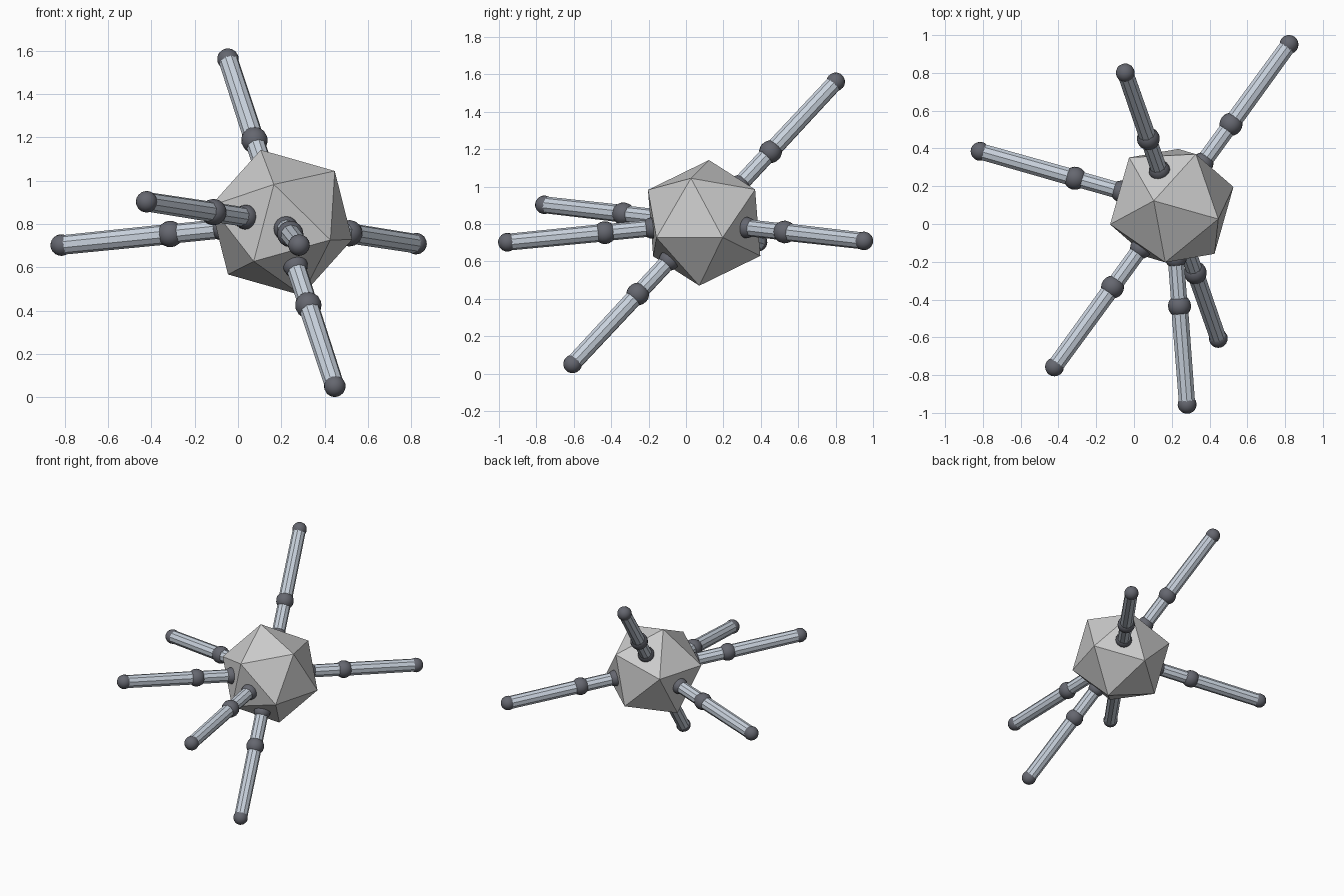
import bpy, bmesh
from math import sin, cos, pi, sqrt
from mathutils import Vector

if "Cube" in bpy.data.objects:
    bpy.data.objects.remove(bpy.data.objects["Cube"])

C = Vector((0.2, 0.097, 0.806))   # body centre
R = 0.35                          # body circumradius


def material(name, rgb):
    m = bpy.data.materials.new(name)
    m.diffuse_color = (*rgb, 1)
    m.use_nodes = True
    m.node_tree.nodes["Principled BSDF"].inputs["Base Color"].default_value = m.diffuse_color
    return m


STEEL = material("steel", (0.58, 0.64, 0.72))
DARK = material("dark_joint", (0.13, 0.135, 0.16))


def finish(bm, name, mat=None, smooth=False):
    me = bpy.data.meshes.new(name)
    for f in bm.faces:
        f.smooth = smooth
    bm.to_mesh(me)
    bm.free()
    ob = bpy.data.objects.new(name, me)
    bpy.context.collection.objects.link(ob)
    if mat:
        me.materials.append(mat)
    return ob


def ball(name, pos, r, quat):
    bm = bmesh.new()
    bmesh.ops.create_uvsphere(bm, u_segments=16, v_segments=10, radius=r)
    ob = finish(bm, name, DARK, True)
    ob.location = pos
    ob.rotation_mode = 'QUATERNION'
    ob.rotation_quaternion = quat


def tube(name, p, q, r1, r2, quat):
    bm = bmesh.new()
    bmesh.ops.create_cone(bm, cap_ends=True, segments=10, radius1=r1, radius2=r2,
                          depth=(q - p).length)
    ob = finish(bm, name, STEEL)
    ob.location = (p + q) / 2
    ob.rotation_mode = 'QUATERNION'
    ob.rotation_quaternion = quat


# Body: icosahedron turned so one vertex points along 'pole' and a face looks along 'front'
front = Vector((0.079, -0.992, -0.095))
pole = Vector((-0.365, -0.779, -0.510)).normalized()
u = (front - pole * front.dot(pole)).normalized()
v = pole.cross(u)
bm = bmesh.new()
for s in (1, -1):
    bm.verts.new(C + pole * R * s)
    for k in range(5):
        a = pi / 5 + k * 2 * pi / 5
        bm.verts.new(C + s * R / sqrt(5) * (pole + 2 * cos(a) * u + 2 * sin(a) * v))
bmesh.ops.convex_hull(bm, input=bm.verts)
bmesh.ops.recalc_face_normals(bm, faces=bm.faces)
bm.normal_update()
normals = [f.normal.copy() for f in bm.faces]
finish(bm, "body")

# Legs: each grows out of the body face nearest to its rough direction
legs = {
    "upper": (-0.25, 0.70, 0.75),
    "lower": (0.25, -0.70, -0.75),
    "left": (-1.01, 0.28, -0.10),
    "back_right": (0.61, 0.86, -0.10),
    "front_left": (-0.61, -0.85, 0.10),
    "front": (0.08, -1.04, -0.10),
}
for name, rough in legs.items():
    d = max(normals, key=lambda n: n.dot(Vector(rough)))
    quat = d.to_track_quat('Z', 'Y')
    hip, knee, foot = (C + d * t for t in (0.28, 0.535, 1.06))
    ball(name + "_leg_hip", hip, 0.057, quat)
    ball(name + "_leg_knee", knee, 0.061, quat)
    ball(name + "_leg_foot", foot, 0.05, quat)
    tube(name + "_leg_thigh", hip, knee, 0.045, 0.045, quat)
    tube(name + "_leg_shin", knee, foot, 0.047, 0.045, quat)
